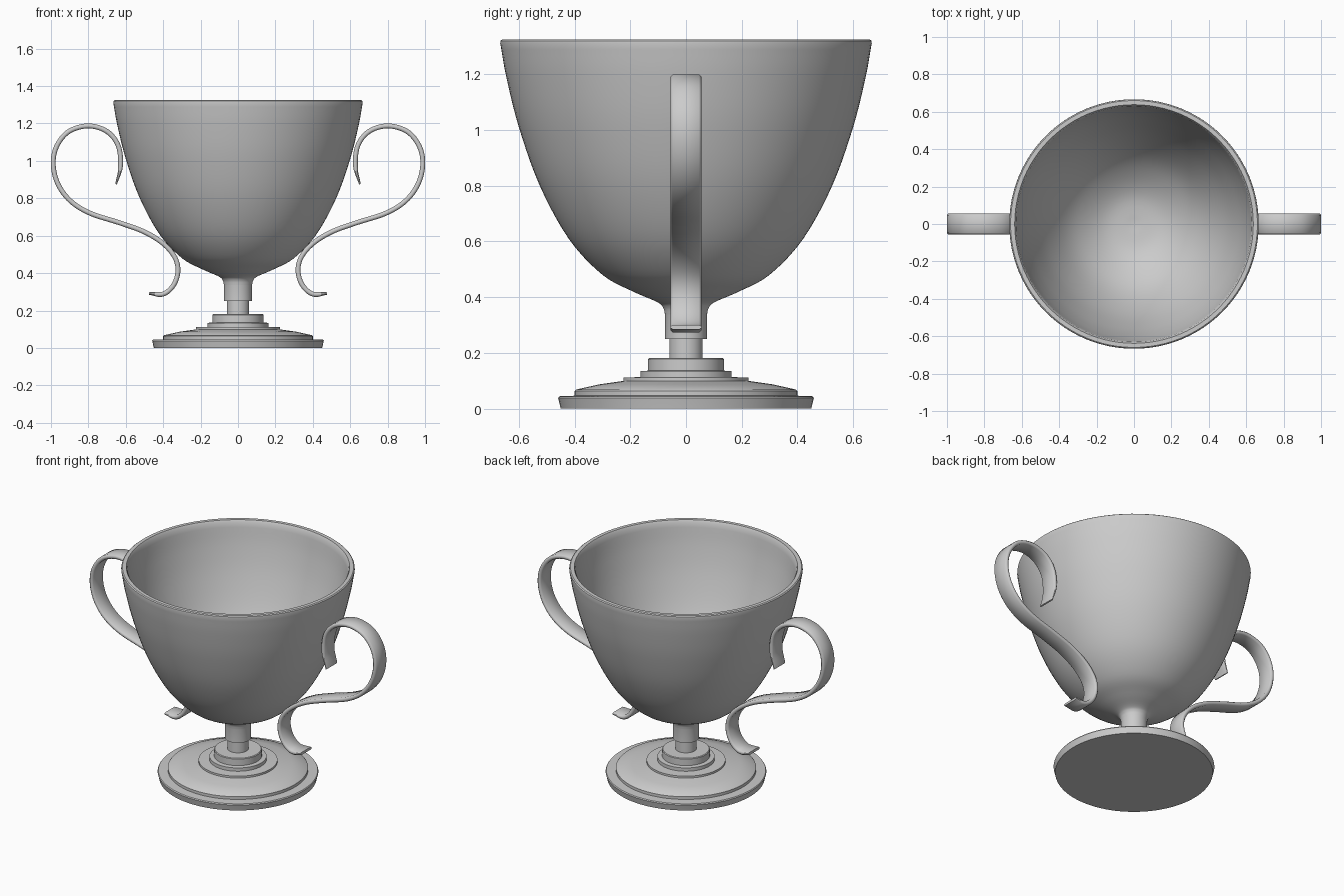
import bpy, bmesh, math
from mathutils import Vector

if "Cube" in bpy.data.objects:
    bpy.data.objects.remove(bpy.data.objects["Cube"])


def smooth_path(points, steps):
    """Catmull-Rom curve through 2D points."""
    p = [Vector(q) for q in points]
    p = [2 * p[0] - p[1]] + p + [2 * p[-1] - p[-2]]
    out = []
    for i in range(1, len(p) - 2):
        a, b, c, d = p[i - 1:i + 3]
        for s in range(steps):
            t = s / steps
            out.append(0.5 * (2 * b + (c - a) * t + (2 * a - 5 * b + 4 * c - d) * t ** 2
                              + (3 * b - a - 3 * c + d) * t ** 3))
    return out + [p[-2]]


def finish(name, bm, angle=35):
    bmesh.ops.remove_doubles(bm, verts=bm.verts, dist=1e-5)
    bmesh.ops.recalc_face_normals(bm, faces=bm.faces)
    mesh = bpy.data.meshes.new(name)
    bm.to_mesh(mesh)
    bm.free()
    obj = bpy.data.objects.new(name, mesh)
    bpy.context.collection.objects.link(obj)
    bpy.ops.object.select_all(action='DESELECT')
    obj.select_set(True)
    bpy.context.view_layer.objects.active = obj
    bpy.ops.object.shade_smooth_by_angle(angle=math.radians(angle))
    return obj


def lathe(name, profile, sides=96):
    bm = bmesh.new()
    verts = [bm.verts.new((r, 0, z)) for r, z in profile]
    edges = [bm.edges.new(pair) for pair in zip(verts, verts[1:])]
    bmesh.ops.spin(bm, geom=verts + edges, cent=(0, 0, 0), axis=(0, 0, 1),
                   angle=math.tau, steps=sides, use_merge=True)
    return finish(name, bm)


# Stepped foot
lathe("base", [(0, 0), (0.45, 0), (0.455, 0.022), (0.459, 0.038), (0.455, 0.044),
               (0.40, 0.046), (0.40, 0.063), (0.395, 0.068), (0.31, 0.087),
               (0.225, 0.099), (0.225, 0.111), (0.163, 0.113), (0.163, 0.134),
               (0.136, 0.136), (0.136, 0.177), (0.132, 0.181), (0, 0.181)])

# Narrow stem between foot and bowl
lathe("stem", [(0, 0.17), (0.06, 0.17), (0.06, 0.26), (0, 0.26)])

# Bowl with collar, rounded rim and hollow inside
outer = smooth_path([(0.075, 0.335), (0.082, 0.362), (0.105, 0.383), (0.19, 0.42),
                     (0.30, 0.48), (0.42, 0.608), (0.525, 0.80), (0.60, 1.01),
                     (0.645, 1.19), (0.667, 1.312)], 5)
inner = smooth_path([(0.63, 1.312), (0.605, 1.17), (0.56, 1.0), (0.485, 0.80),
                     (0.385, 0.625), (0.28, 0.515), (0.15, 0.44), (0, 0.42)], 5)
lathe("bowl", [(0, 0.25), (0.075, 0.25)] + [tuple(v) for v in outer]
      + [(0.666, 1.32), (0.66, 1.325), (0.638, 1.325)] + [tuple(v) for v in inner])

# Scrolled ribbon handles: a rounded flat section swept along the scroll
path = smooth_path([(0.652, 0.875), (0.628, 0.97), (0.64, 1.08), (0.70, 1.157),
                    (0.80, 1.187), (0.905, 1.157), (0.97, 1.077), (0.988, 0.98),
                    (0.962, 0.875), (0.895, 0.785), (0.79, 0.72), (0.63, 0.668),
                    (0.50, 0.62), (0.40, 0.558), (0.338, 0.485), (0.321, 0.41),
                    (0.345, 0.335), (0.40, 0.288), (0.475, 0.292)], 6)
section = [(-0.055, -0.4), (-0.047, -1), (0.047, -1), (0.055, -0.4),
           (0.055, 0.4), (0.047, 1), (-0.047, 1), (-0.055, 0.4)]
bm = bmesh.new()
rings = []
last = len(path) - 1
for i, p in enumerate(path):
    tangent = (path[min(i + 1, last)] - path[max(i - 1, 0)]).normalized()
    normal = Vector((-tangent.y, tangent.x))
    half = 0.013 * min(1, 0.35 + i / 10, 0.6 + (last - i) / 10)
    rings.append([bm.verts.new((p.x + normal.x * n * half, y, p.y + normal.y * n * half))
                  for y, n in section])
for a, b in zip(rings, rings[1:]):
    for k in range(8):
        j = (k + 1) % 8
        bm.faces.new((a[k], a[j], b[j], b[k]))
bm.faces.new(rings[0])
bm.faces.new(rings[-1])
handles = finish("handles", bm, 50)
mirror = handles.modifiers.new("Mirror", 'MIRROR')
mirror.use_axis[0] = True
